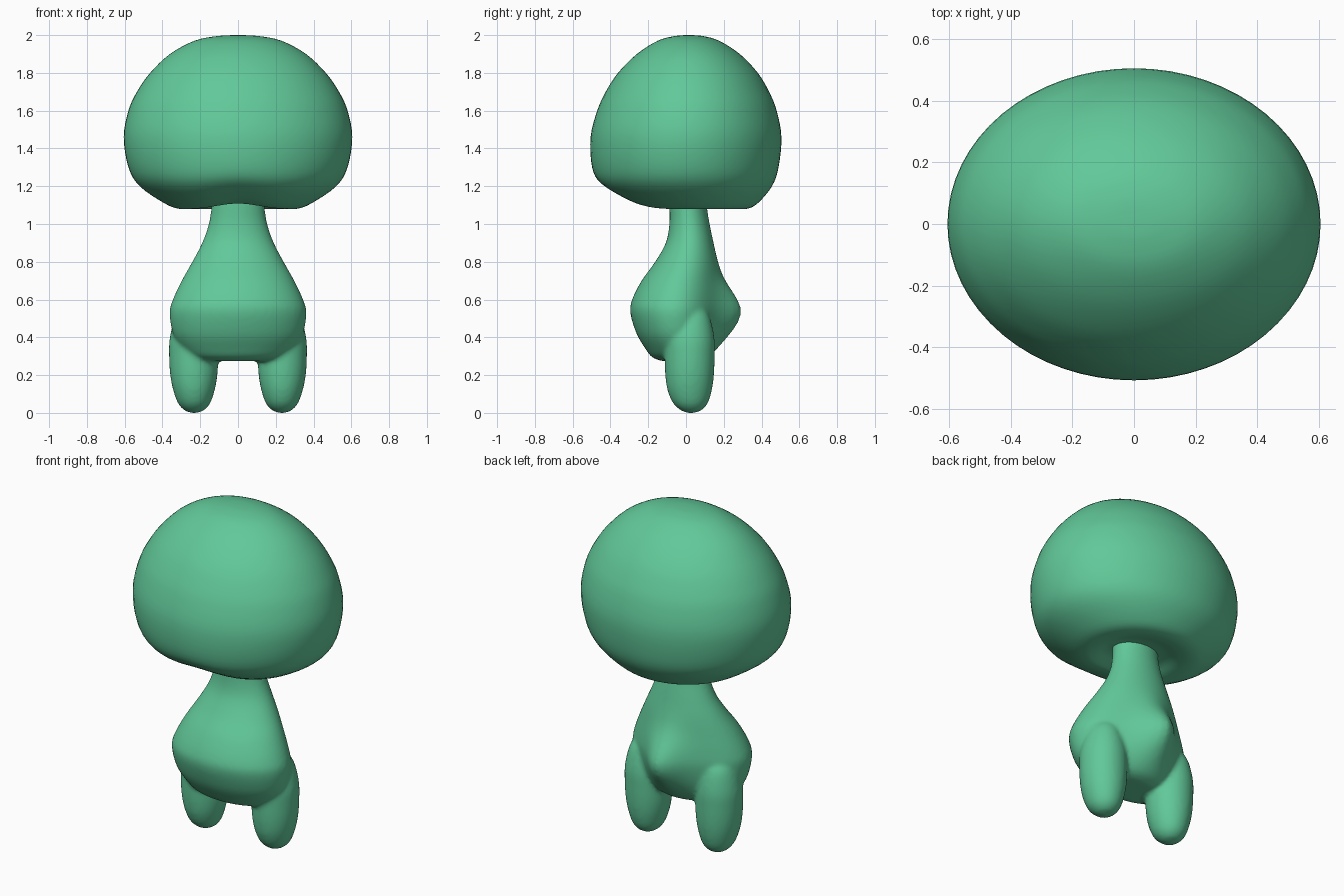
import bpy, bmesh, math
from mathutils import Vector

cube = bpy.data.objects.get("Cube")
if cube:
    bpy.data.objects.remove(cube, do_unlink=True)

green = bpy.data.materials.new("soft green")
green.use_nodes = True
color = (0.12, 0.58, 0.32, 1)
green.diffuse_color = color
green.node_tree.nodes["Principled BSDF"].inputs["Base Color"].default_value = color
green.node_tree.nodes["Principled BSDF"].inputs["Roughness"].default_value = 0.6


def spline(keys, steps=4):
    """Catmull-Rom curve through the key rings."""
    pts = [Vector(k) for k in keys]
    out = []
    for i in range(len(pts) - 1):
        a, b = pts[max(i - 1, 0)], pts[i]
        c, d = pts[i + 1], pts[min(i + 2, len(pts) - 1)]
        for s in range(steps):
            t = s / steps
            out.append(0.5 * (2 * b + (c - a) * t + (2 * a - 5 * b + 4 * c - d) * t * t
                              + (3 * b - a - 3 * c + d) * t ** 3))
    return out + [pts[-1]]


def loft(bm, keys, shape=None, cx=(0, 0), sides=64):
    """Stack oval rings given as (z, half width, front y, back y)."""
    rings = []
    for z, w, front, back in spline(keys):
        center, depth = (front + back) / 2, (back - front) / 2
        ring = []
        for i in range(sides):
            a = math.tau * i / sides
            x = cx[0] + cx[1] * z + w * math.cos(a)
            p = Vector((x, center + depth * math.sin(a), z))
            ring.append(bm.verts.new(shape(p, math.sin(a)) if shape else p))
        rings.append(ring)
    for r, s in zip(rings, rings[1:]):
        for i in range(sides):
            j = (i + 1) % sides
            bm.faces.new((r[i], r[j], s[j], s[i]))
    bm.faces.new(rings[0][::-1])
    bm.faces.new(rings[-1])


def finish(name, bm):
    bmesh.ops.recalc_face_normals(bm, faces=bm.faces)
    for f in bm.faces:
        f.smooth = True
    mesh = bpy.data.meshes.new(name)
    bm.to_mesh(mesh)
    bm.free()
    mesh.materials.append(green)
    obj = bpy.data.objects.new(name, mesh)
    bpy.context.collection.objects.link(obj)
    return obj


# Large cap-like head with a hollow underside, raised in the middle of the front
HEAD = [(1.12, 0.08, -0.06, 0.08), (1.11, 0.17, -0.13, 0.16), (1.085, 0.24, -0.19, 0.25),
        (1.08, 0.31, -0.23, 0.32), (1.11, 0.39, -0.32, 0.38), (1.2, 0.52, -0.45, 0.455),
        (1.3, 0.58, -0.497, 0.49), (1.46, 0.605, -0.505, 0.505), (1.6, 0.58, -0.47, 0.48),
        (1.7, 0.535, -0.425, 0.44), (1.8, 0.465, -0.36, 0.38), (1.9, 0.36, -0.26, 0.285),
        (1.97, 0.23, -0.15, 0.175), (1.995, 0.11, -0.06, 0.09), (2.0, 0.01, 0.005, 0.025)]


def head_shape(p, s):
    low = max(0, min(1, (1.3 - p.z) / 0.2))
    p.z += 0.03 * low * max(0, -s) * math.exp(-(p.x / 0.17) ** 2)
    return p


bm = bmesh.new()
loft(bm, HEAD, head_shape)
finish("head", bm)

# Pear-shaped body with a round belly and a narrow tail bump on the back
BODY = [(0.275, 0.19, -0.13, 0.06), (0.295, 0.25, -0.18, 0.1), (0.34, 0.3, -0.215, 0.13),
        (0.42, 0.345, -0.262, 0.155), (0.53, 0.362, -0.295, 0.17), (0.6, 0.345, -0.285, 0.17),
        (0.7, 0.298, -0.235, 0.165), (0.8, 0.242, -0.163, 0.16), (0.9, 0.19, -0.107, 0.145),
        (1.0, 0.155, -0.088, 0.125), (1.1, 0.14, -0.088, 0.11), (1.2, 0.14, -0.088, 0.11)]


def body_shape(p, s):
    bump = 0.122 * math.exp(-((p.z - 0.53) / 0.17) ** 2)
    p.y += bump * max(0, s) * math.exp(-(p.x / 0.13) ** 2)
    return p


bm = bmesh.new()
loft(bm, BODY, body_shape)

# Short tapered legs, blended into the body
LEG = [(0.0, 0.015, 0.01, 0.04), (0.012, 0.05, -0.025, 0.08), (0.05, 0.085, -0.068, 0.115),
       (0.12, 0.11, -0.098, 0.137), (0.2, 0.125, -0.11, 0.148), (0.3, 0.13, -0.113, 0.152),
       (0.4, 0.125, -0.11, 0.15), (0.52, 0.09, -0.07, 0.12), (0.58, 0.03, -0.01, 0.06)]
for side in (-1, 1):
    loft(bm, LEG, cx=(side * 0.232, side * 0.01), sides=40)
body = finish("body_and_legs", bm)
remesh = body.modifiers.new("blend", "REMESH")
remesh.mode = "VOXEL"
remesh.voxel_size = 0.012
remesh.use_smooth_shade = True
smooth = body.modifiers.new("soften", "SMOOTH")
smooth.factor = 0.5
smooth.iterations = 8
